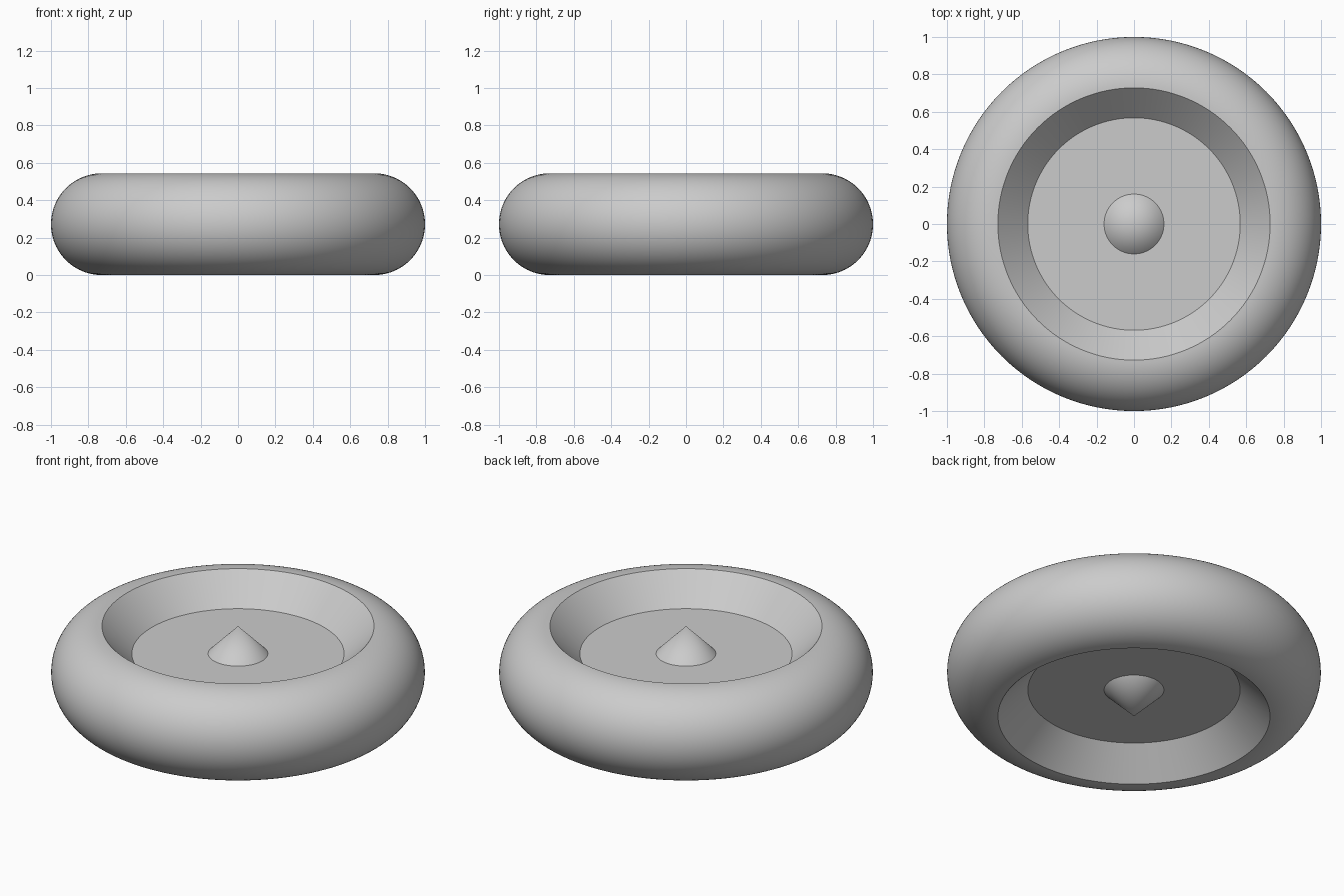
import bpy, bmesh, math

if "Cube" in bpy.data.objects:
    bpy.data.objects.remove(bpy.data.objects["Cube"])

R, r = 0.728, 0.272          # rim tube centre radius and tube radius
DISC_R, HUB_R = 0.568, 0.16  # flat disc and hub cone radii
DEPTH = 0.162                # dish depth below the rim edge
TOP = 2 * r
SEGMENTS = 128

grey = bpy.data.materials.new("light grey")
grey.diffuse_color = (0.6, 0.6, 0.6, 1)
grey.use_nodes = True
grey.node_tree.nodes["Principled BSDF"].inputs["Base Color"].default_value = grey.diffuse_color


def lathe(name, profile):
    """Spin a list of (radius, height) points, ordered bottom to top on the outside."""
    bm = bmesh.new()
    verts = [bm.verts.new((x, 0, z)) for x, z in profile]
    edges = [bm.edges.new(pair) for pair in zip(verts, verts[1:])]
    bmesh.ops.spin(bm, geom=verts + edges, cent=(0, 0, 0), axis=(0, 0, 1),
                   angle=2 * math.pi, steps=SEGMENTS, use_merge=False)
    bmesh.ops.remove_doubles(bm, verts=bm.verts, dist=1e-5)
    bmesh.ops.recalc_face_normals(bm, faces=bm.faces)
    mesh = bpy.data.meshes.new(name)
    bm.to_mesh(mesh)
    bm.free()
    mesh.materials.append(grey)
    obj = bpy.data.objects.new(name, mesh)
    bpy.context.collection.objects.link(obj)
    bpy.ops.object.select_all(action='DESELECT')
    obj.select_set(True)
    bpy.context.view_layer.objects.active = obj
    bpy.ops.object.shade_smooth_by_angle(angle=math.radians(30))
    return obj


# Rounded rim with sloped inner walls, closed through the disc thickness
low, high = DEPTH, TOP - DEPTH
arc = [(R + r * math.cos(a), r + r * math.sin(a))
       for a in (math.radians(-90 + 180 * i / 48) for i in range(49))]
lathe("rim", [(DISC_R, low)] + arc + [(DISC_R, high), (DISC_R, low)])

# Flat disc and pointed hub on both sides, as one closed body
lathe("disc_and_hubs", [(0, 0), (HUB_R, low), (DISC_R, low),
                        (DISC_R, high), (HUB_R, high), (0, TOP)])
